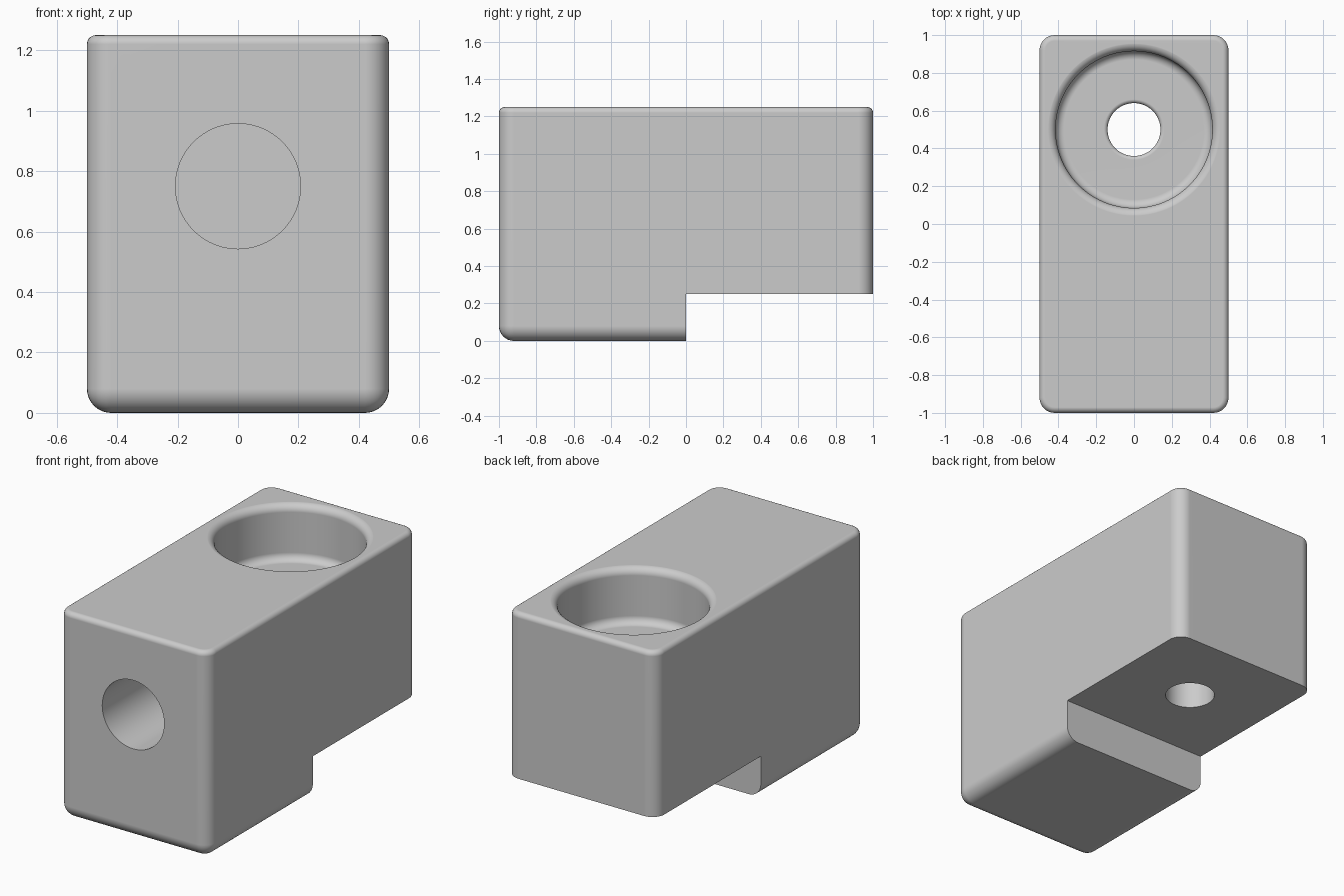
import bpy
import bmesh
from math import sin, cos, pi, radians
from mathutils import Matrix

cube = bpy.data.objects.get("Cube")
if cube:
    bpy.data.objects.remove(cube, do_unlink=True)

TOP, STEP = 1.25, 0.25
HALF_W = 0.5

grey = bpy.data.materials.new("plain grey")
grey.use_nodes = True
grey.diffuse_color = (0.6, 0.6, 0.6, 1)
grey.node_tree.nodes["Principled BSDF"].inputs["Base Color"].default_value = (0.6, 0.6, 0.6, 1)


def to_object(bm, name):
    bmesh.ops.recalc_face_normals(bm, faces=bm.faces[:])
    mesh = bpy.data.meshes.new(name)
    bm.to_mesh(mesh)
    bm.free()
    mesh.materials.append(grey)
    obj = bpy.data.objects.new(name, mesh)
    bpy.context.collection.objects.link(obj)
    return obj


def round_edges(bm, rule, radius, segments):
    edges = [e for e in bm.edges if rule(*[v.co for v in e.verts])]
    bmesh.ops.bevel(bm, geom=edges, offset=radius, segments=segments,
                    profile=0.5, affect='EDGES', clamp_overlap=True)


def arc(cx, cz, r, start, end, steps=8):
    return [(cx + r * cos(radians(start + (end - start) * i / steps)),
             cz + r * sin(radians(start + (end - start) * i / steps)))
            for i in range(steps + 1)]


def lathe(name, profile, matrix, sides=96):
    """Closed solid of revolution; the profile runs from axis to axis."""
    bm = bmesh.new()
    verts = [bm.verts.new((r, 0, z)) for r, z in profile]
    edges = [bm.edges.new(pair) for pair in zip(verts, verts[1:])]
    bmesh.ops.spin(bm, geom=verts + edges, cent=(0, 0, 0), axis=(0, 0, 1),
                   angle=2 * pi, steps=sides)
    bmesh.ops.remove_doubles(bm, verts=bm.verts[:], dist=1e-5)
    bm.transform(matrix)
    obj = to_object(bm, name)
    obj.hide_render = True
    return obj


# Stepped body, extruded from its side profile
bm = bmesh.new()
side = [(-1, 0), (0, 0), (0, STEP), (1, STEP), (1, TOP), (-1, TOP)]
face = bm.faces.new([bm.verts.new((-HALF_W, y, z)) for y, z in side])
extruded = bmesh.ops.extrude_face_region(bm, geom=[face])["geom"]
bmesh.ops.translate(bm, vec=(2 * HALF_W, 0, 0),
                    verts=[g for g in extruded if isinstance(g, bmesh.types.BMVert)])
bmesh.ops.recalc_face_normals(bm, faces=bm.faces[:])


def upright_or_bottom(a, b):
    upright = abs(a.z - b.z) > 0.5 and abs(a.y) > 0.9 and abs(b.y) > 0.9
    bottom = max(a.z, b.z) < 0.01 and min(a.y, b.y) < -0.9
    return upright or bottom


# Broad rounding on corners and underside, fine rounding round the top
round_edges(bm, upright_or_bottom, 0.08, 8)
round_edges(bm, lambda a, b: min(a.z, b.z) > TOP - 0.001, 0.03, 5)
body = to_object(bm, "stepped_block")

# Top pocket with rounded rim and floor, running into a through hole
WALL, BORE, FLOOR, F, f = 0.415, 0.14, 0.917, 0.045, 0.02
rim = TOP + 0.0004
profile = [(0, 0.1), (BORE, 0.1)]
profile += arc(BORE + f, FLOOR - f, f, 180, 90)
profile += arc(WALL - F, FLOOR + F, F, -90, 0)
profile += arc(WALL + F, rim - F, F, 180, 90)
profile += [(WALL + F, TOP + 0.1), (0, TOP + 0.1)]
pocket = lathe("pocket_cutter", profile, Matrix.Translation((0, 0.5, 0)))

# Blind round hole in the front
front_hole = lathe("front_hole_cutter", [(0, -0.1), (0.207, -0.1), (0.207, 0.83), (0, 0.83)],
                   Matrix.Translation((0, -1, 0.75)) @ Matrix.Rotation(-pi / 2, 4, 'X'))

bpy.ops.object.select_all(action='DESELECT')
body.select_set(True)
bpy.context.view_layer.objects.active = body
for cutter in (pocket, front_hole):
    mod = body.modifiers.new("cut", 'BOOLEAN')
    mod.operation = 'DIFFERENCE'
    mod.solver = 'EXACT'
    mod.object = cutter
    bpy.ops.object.modifier_apply(modifier=mod.name)
    bpy.data.objects.remove(cutter, do_unlink=True)

# Smooth rounds with flat main faces
bpy.ops.object.shade_smooth_by_angle(angle=radians(35))
weighted = body.modifiers.new("weighted normals", 'WEIGHTED_NORMAL')
weighted.keep_sharp = True
